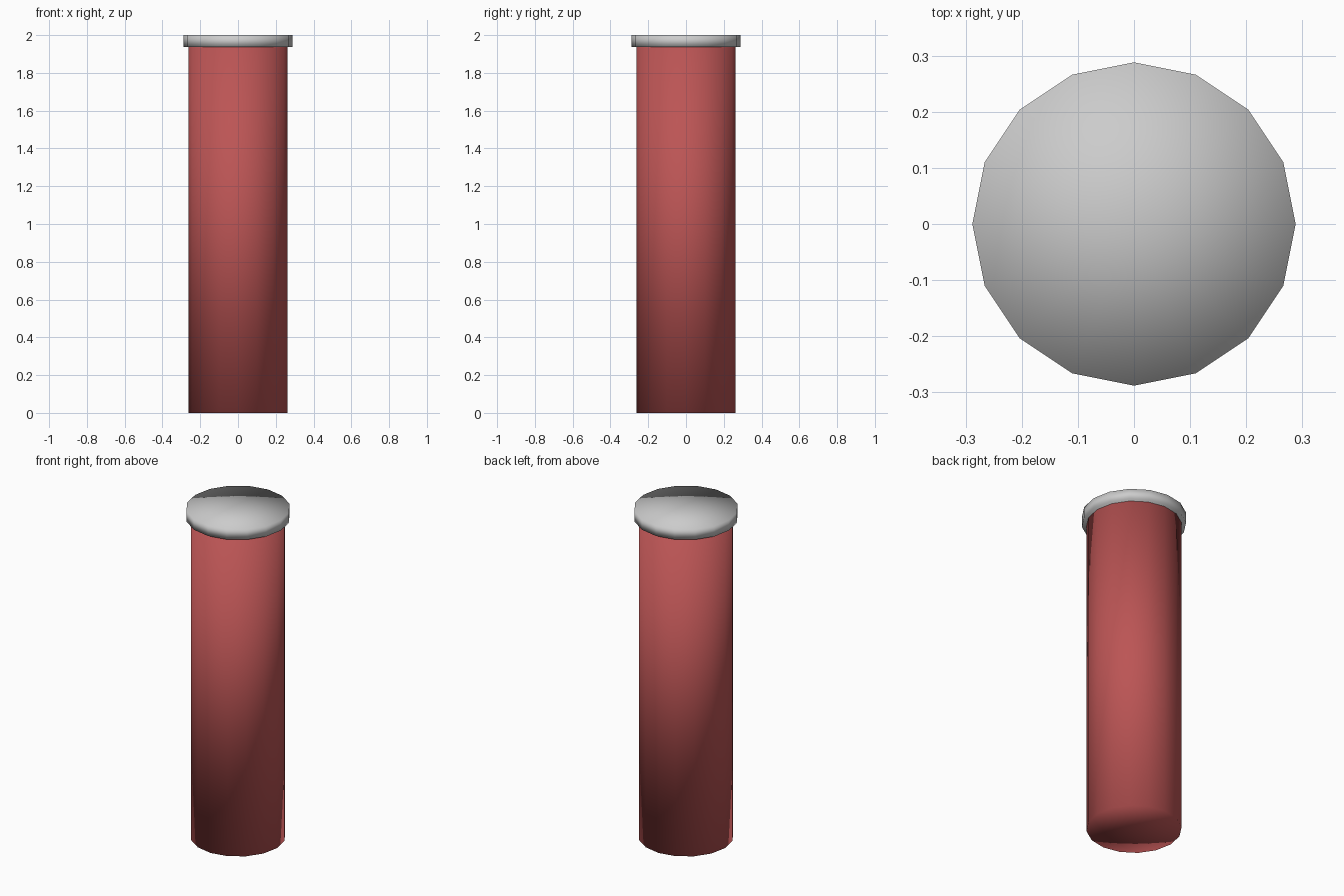
import bpy

if "Cube" in bpy.data.objects:
    bpy.data.objects.remove(bpy.data.objects["Cube"])

SIDES = 16


def drum(name, radius, z0, z1):
    # Closed 16-sided drum, corners on the axes, softly shaded over its caps
    bpy.ops.mesh.primitive_cylinder_add(
        vertices=SIDES, radius=radius, depth=z1 - z0,
        end_fill_type='TRIFAN', location=(0, 0, (z0 + z1) / 2))
    ob = bpy.context.object
    ob.name = name
    bpy.ops.object.shade_smooth()
    return ob


# Red shaft
shaft = drum("shaft", 0.263, 0.0, 1.937)
red = bpy.data.materials.new("red")
red.diffuse_color = (0.5, 0.09, 0.09, 1)
red.use_nodes = True
red.node_tree.nodes["Principled BSDF"].inputs["Base Color"].default_value = red.diffuse_color
shaft.data.materials.append(red)

# Wider grey cap on top
drum("cap", 0.288, 1.937, 2.0)
